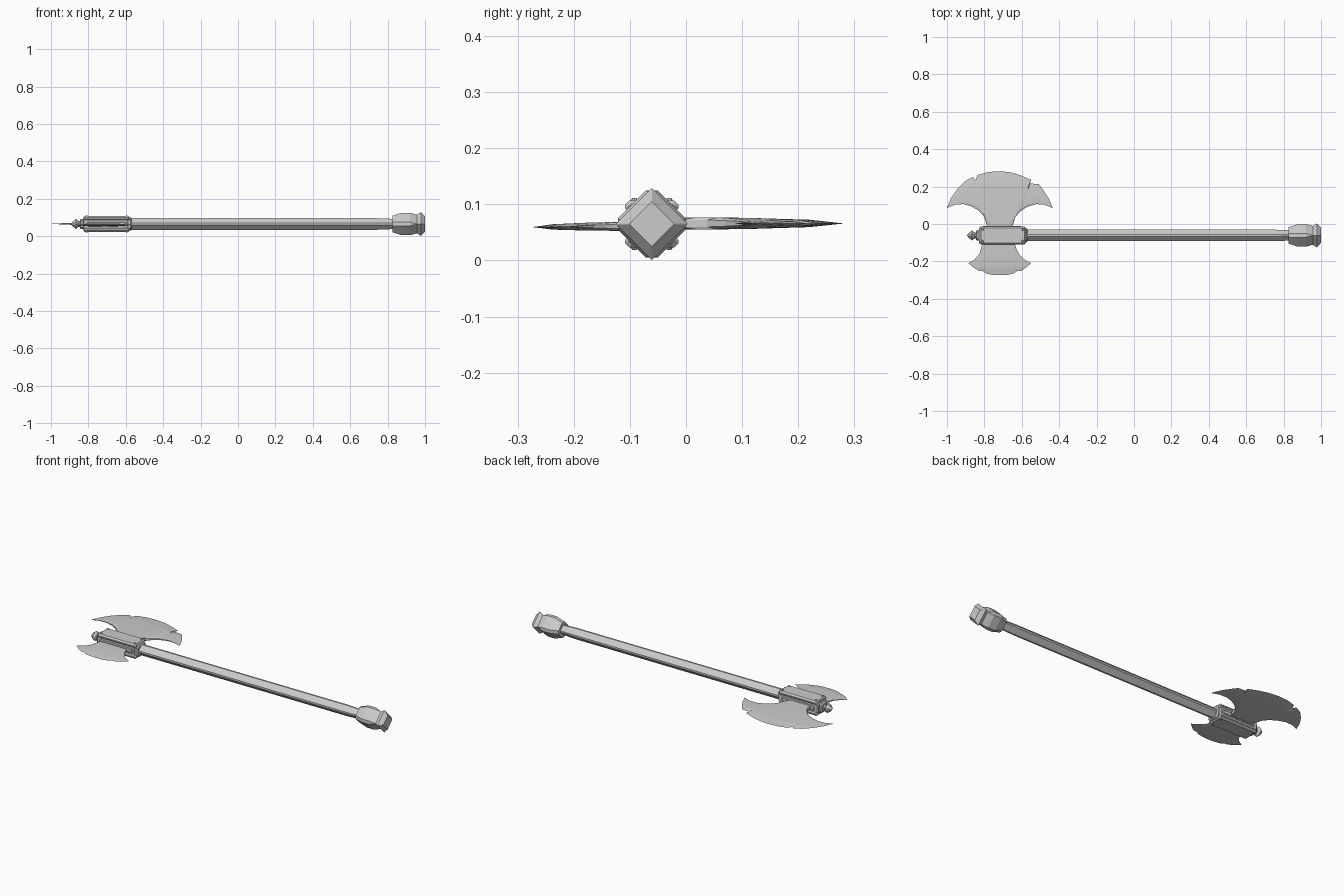
import bpy, bmesh, math
from mathutils import Vector

if "Cube" in bpy.data.objects:
    bpy.data.objects.remove(bpy.data.objects["Cube"])

AXIS_Y, AXIS_Z = -0.061, 0.065

steel = bpy.data.materials.new("steel grey")
steel.use_nodes = True
GREY = (0.6, 0.6, 0.6, 1)
steel.diffuse_color = GREY
steel.node_tree.nodes["Principled BSDF"].inputs["Base Color"].default_value = GREY


def finish(bm, name):
    bmesh.ops.recalc_face_normals(bm, faces=bm.faces)
    mesh = bpy.data.meshes.new(name)
    bm.to_mesh(mesh)
    bm.free()
    mesh.materials.append(steel)
    obj = bpy.data.objects.new(name, mesh)
    bpy.context.collection.objects.link(obj)
    return obj


def diamond(r, cut):
    """Diamond section with its four corners trimmed."""
    pts = []
    for k in range(4):
        a = k * math.pi / 2
        for s in (-1, 1):
            u, v = r, s * cut
            pts.append((u * math.cos(a) - v * math.sin(a),
                        u * math.sin(a) + v * math.cos(a)))
    return pts


def chamfered(hy, hz, c):
    """Rectangular section with chamfered corners."""
    return [(hy, c - hz), (hy, hz - c), (hy - c, hz), (c - hy, hz),
            (-hy, hz - c), (-hy, c - hz), (c - hy, -hz), (hy - c, -hz)]


def loft(name, sections, y=AXIS_Y, z=AXIS_Z):
    """Skin a list of (x, section) along x and cap the ends."""
    bm = bmesh.new()
    rings = [[bm.verts.new((x, y + a, z + b)) for a, b in sec] for x, sec in sections]
    for p, q in zip(rings, rings[1:]):
        for i in range(len(p)):
            j = (i + 1) % len(p)
            bm.faces.new((p[i], p[j], q[j], q[i]))
    bm.faces.new(rings[0])
    bm.faces.new(rings[-1])
    return finish(bm, name)


def block(name, x0, x1, hy, hz, c, bevel=0.006, y=AXIS_Y, z=AXIS_Z):
    """Chamfered bar along x with tapered ends."""
    small = chamfered(hy - bevel, hz - bevel, c * 0.8)
    full = chamfered(hy, hz, c)
    return loft(name, [(x0, small), (x0 + bevel, full), (x1 - bevel, full), (x1, small)], y, z)


# Shaft and pommel
loft("shaft", [(-0.6, diamond(0.031, 0.005)), (0.74, diamond(0.031, 0.005)),
               (0.84, diamond(0.027, 0.004))])
pommel = [(0.826, 0.044), (0.845, 0.050), (0.875, 0.060), (0.92, 0.060),
          (0.957, 0.050), (0.978, 0.064), (1.0, 0.040)]
loft("pommel", [(x, diamond(r, 0.010 if x < 0.95 else 0.0005)) for x, r in pommel])

# Head socket: core, cover plates, end collars
block("head_core", -0.83, -0.585, 0.043, 0.032, 0.010)
for side, name in ((1, "top"), (-1, "bottom")):
    block(name + "_plate", -0.825, -0.58, 0.048, 0.011, 0.008,
          z=AXIS_Z + side * 0.031)
    # Rivets at the plate corners
    for i, x in enumerate((-0.81, -0.595)):
        for j, dy in enumerate((-0.031, 0.031)):
            bm = bmesh.new()
            bmesh.ops.create_cone(bm, cap_ends=True, segments=8, radius1=0.007,
                                  radius2=0.004, depth=0.005)
            for v in bm.verts:
                v.co = Vector((x + v.co.x, AXIS_Y + dy + v.co.y,
                               AXIS_Z + side * (0.0435 + v.co.z)))
            finish(bm, f"{name}_rivet_{i}{j}")
for side, name in ((1, "back"), (-1, "front")):
    block(name + "_side_bar", -0.81, -0.60, 0.006, 0.012, 0.004, 0.004,
          y=AXIS_Y + side * 0.043)
block("shaft_collar", -0.605, -0.57, 0.039, 0.036, 0.014)
block("tip_collar", -0.845, -0.815, 0.028, 0.028, 0.010)

# Finial
finial = [(-0.892, 0.002), (-0.885, 0.012), (-0.866, 0.027), (-0.854, 0.016), (-0.835, 0.016)]
loft("finial", [(x, diamond(r, r * 0.3)) for x, r in finial])


def resample(pts, n):
    """Spread n + 1 points evenly along a polyline."""
    pts = [Vector(p) for p in pts]
    lens = [(b - a).length for a, b in zip(pts, pts[1:])]
    out = []
    for k in range(n + 1):
        d = sum(lens) * k / n
        i = 0
        while i < len(lens) - 1 and d > lens[i]:
            d -= lens[i]
            i += 1
        out.append(pts[i].lerp(pts[i + 1], min(1, d / lens[i])))
    return out


def blade(name, edge, inner, thick, z_root, z_edge):
    """Lens-shaped blade between a cutting edge and an inner outline."""
    n = len(edge) - 1
    edge = [Vector(p) for p in edge]
    inner = resample(inner, n)
    y_root = inner[n // 2].y
    reach = max(abs(p.y - y_root) for p in edge)
    bm = bmesh.new()
    layers = {}
    for side in (1, -1):
        rows = []
        for u, h in ((0, 0), (0.2, 0.6), (0.55, 0.9), (0.9, 1), (1, 0.6)):
            row = []
            for i in range(n + 1):
                p = edge[i].lerp(inner[i], u)
                taper = min(1, 3 * min(i, n - i) / n)
                zc = z_root + (z_edge - z_root) * abs(p.y - y_root) / reach
                row.append(bm.verts.new((p.x, p.y, zc + side * thick * h * taper)))
            rows.append(row)
        for a, b in zip(rows, rows[1:]):
            for i in range(n):
                bm.faces.new((a[i], a[i + 1], b[i + 1], b[i]))
        layers[side] = rows[-1]
    a, b = layers[1], layers[-1]
    for i in range(n):
        bm.faces.new((a[i], a[i + 1], b[i + 1], b[i]))
    bmesh.ops.remove_doubles(bm, verts=bm.verts, dist=0.0002)
    return finish(bm, name)


# Large blade with nicked edge
blade("large_blade",
      [(-1.0, 0.085), (-0.98, 0.135), (-0.945, 0.187), (-0.905, 0.228), (-0.862, 0.251),
       (-0.848, 0.235), (-0.835, 0.262), (-0.78, 0.278), (-0.715, 0.282), (-0.66, 0.276),
       (-0.605, 0.260), (-0.55, 0.236), (-0.556, 0.216), (-0.51, 0.214), (-0.485, 0.182),
       (-0.455, 0.135), (-0.435, 0.085)],
      [(-1.0, 0.085), (-0.96, 0.103), (-0.915, 0.107), (-0.853, 0.090), (-0.81, 0.055),
       (-0.79, 0.02), (-0.785, -0.03), (-0.65, -0.03), (-0.645, 0.02), (-0.625, 0.055),
       (-0.58, 0.090), (-0.52, 0.107), (-0.475, 0.103), (-0.435, 0.085)],
      0.011, 0.066, 0.066)

# Small rear blade
blade("small_blade",
      [(-0.885, -0.209), (-0.858, -0.233), (-0.826, -0.252), (-0.808, -0.252),
       (-0.79, -0.265), (-0.755, -0.272), (-0.72, -0.274), (-0.68, -0.272),
       (-0.645, -0.265), (-0.625, -0.252), (-0.605, -0.252), (-0.578, -0.233),
       (-0.55, -0.209)],
      [(-0.885, -0.209), (-0.845, -0.185), (-0.82, -0.15), (-0.81, -0.09),
       (-0.64, -0.09), (-0.625, -0.15), (-0.595, -0.185), (-0.55, -0.209)],
      0.008, 0.061, 0.0595)
